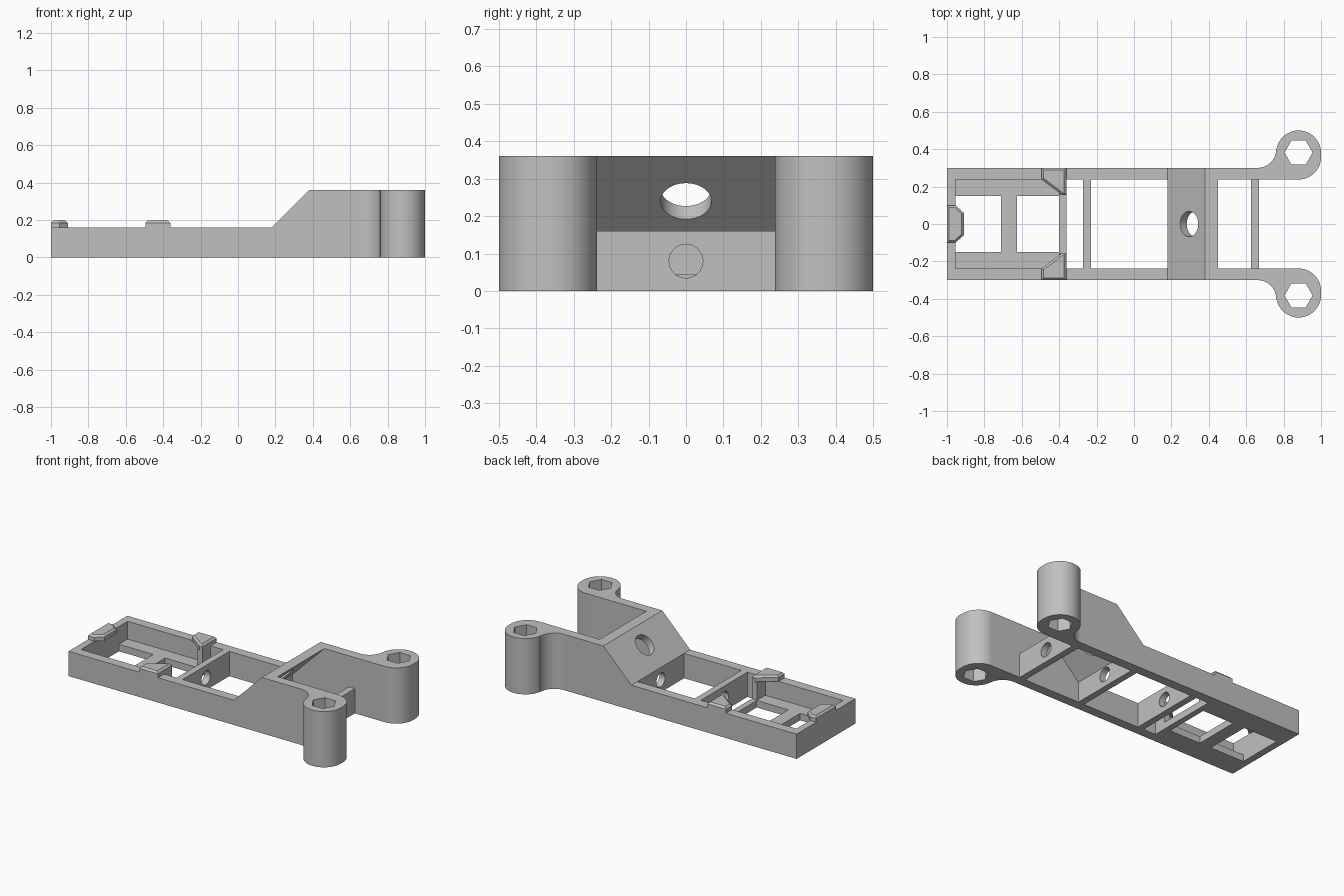
import bpy, bmesh
from math import sin, cos, pi, radians
from mathutils import Vector, Matrix

if "Cube" in bpy.data.objects:
    bpy.data.objects.remove(bpy.data.objects["Cube"])

grey = bpy.data.materials.new("plain grey")
grey.use_nodes = True
grey.diffuse_color = (0.53, 0.53, 0.53, 1)
grey.node_tree.nodes["Principled BSDF"].inputs["Base Color"].default_value = grey.diffuse_color

RAIL_IN, RAIL_OUT = 0.238, 0.30
LOW, HIGH, FLOOR = 0.16, 0.36, 0.045


def prism(name, points, lo, hi, axis="Z", bevel=0):
    """Extrude an outline: (x, y) along Z, or (x, z) along Y."""
    def place(p, h):
        return (p[0], p[1], h) if axis == "Z" else (p[0], h, p[1])
    bm = bmesh.new()
    base = bm.faces.new([bm.verts.new(place(p, lo)) for p in points])
    ext = bmesh.ops.extrude_face_region(bm, geom=[base])["geom"]
    moved = [g for g in ext if isinstance(g, bmesh.types.BMVert)]
    step = Vector(place((0, 0), hi - lo))
    bmesh.ops.translate(bm, verts=moved, vec=step)
    bmesh.ops.recalc_face_normals(bm, faces=bm.faces)
    if bevel:
        top = [e for e in bm.edges if all(v in moved for v in e.verts)]
        bmesh.ops.bevel(bm, geom=top, offset=bevel, segments=1, affect="EDGES")
    return finish(name, bm)


def finish(name, bm):
    me = bpy.data.meshes.new(name)
    bm.to_mesh(me)
    bm.free()
    me.materials.append(grey)
    ob = bpy.data.objects.new(name, me)
    bpy.context.collection.objects.link(ob)
    return ob


def box(name, x, y, z):
    return prism(name, [(x[0], y[0]), (x[1], y[0]), (x[1], y[1]), (x[0], y[1])], *z)


def drill(ob, centre, radius, direction, sides=48, turn=0):
    """Cut a round or many-sided hole right through a part."""
    bm = bmesh.new()
    rot = Vector((0, 0, 1)).rotation_difference(Vector(direction)).to_matrix().to_4x4()
    bmesh.ops.create_cone(bm, cap_ends=True, segments=sides, radius1=radius, radius2=radius, depth=1,
                          matrix=Matrix.Translation(centre) @ rot @ Matrix.Rotation(turn, 4, "Z"))
    cutter = finish("cutter", bm)
    cutter.hide_render = True
    mod = ob.modifiers.new("hole", "BOOLEAN")
    mod.operation, mod.solver, mod.object = "DIFFERENCE", "EXACT", cutter
    deps = bpy.context.evaluated_depsgraph_get()
    me = bpy.data.meshes.new_from_object(ob.evaluated_get(deps))
    ob.modifiers.clear()
    ob.data = me
    bpy.data.objects.remove(cutter)
    smooth(ob)


def smooth(ob):
    ob.data.shade_smooth()
    ob.data.set_sharp_from_angle(angle=radians(30))


def arc(cx, cy, r, start, end, n=24):
    angles = [radians(start + (end - start) * i / n) for i in range(n + 1)]
    return [(cx + r * cos(a), cy + r * sin(a)) for a in angles]


# Rails, screw bosses and corner clips on both sides
rail = [(-1, 0), (0.66, 0), (0.66, HIGH), (0.38, HIGH), (0.18, LOW), (-1, LOW)]
outline = ([(0.66, RAIL_IN)] + arc(0.88, RAIL_IN + 0.12, 0.12, -90, 0)
           + arc(0.88, 0.38, 0.12, 0, 170, 40) + arc(0.66, 0.40, 0.10, 0, -90))
clip = [(-0.495, RAIL_IN), (-0.385, 0.155), (-0.362, 0.155), (-0.362, RAIL_OUT), (-0.495, RAIL_OUT)]
for s, side in ((1, "back"), (-1, "front")):
    def span(a, b):
        return sorted((s * a, s * b))
    prism(side + "_rail", rail, *span(RAIL_IN, RAIL_OUT), axis="Y")
    boss = prism(side + "_boss", [(x, s * y) for x, y in outline], 0, HIGH)
    drill(boss, (0.88, s * 0.382, 0.18), 0.075, (0, 0, 1), sides=6, turn=pi / 2)
    box(side + "_ledge", (-0.955, -0.362), span(0.15, RAIL_IN), (0, FLOOR))
    box(side + "_clip_post", (-0.40, -0.362), span(0.155, RAIL_IN), (FLOOR, LOW))
    prism(side + "_corner_clip", [(x, s * y) for x, y in clip], LOW, 0.197, bevel=0.012)

# Tray end wall, its clip, and the low floor bars
across = (-RAIL_IN, RAIL_IN)
box("end_wall", (-1, -0.955), across, (0, LOW))
prism("end_clip", [(-1, -0.10), (-0.955, -0.10), (-0.91, -0.06), (-0.91, 0.06),
                   (-0.955, 0.10), (-1, 0.10)], LOW, 0.197, bevel=0.012)
box("floor_bar", (-0.71, -0.625), (-0.15, 0.15), (0, FLOOR))
box("floor_edge", (-0.40, -0.362), (-0.15, 0.15), (0, FLOOR))

# Tall crossbars with a round cable hole
for name, x in (("middle_crossbar", -0.272), ("end_crossbar", 0.625)):
    bar = box(name, (x, x + 0.043), across, (0, LOW))
    drill(bar, (x, 0, 0.08), 0.045, (1, 0, 0))

# Sloped bridge: upright wall and slanted plate, each with a hole
bridge = prism("sloped_bridge", [(0.18, 0), (0.222, 0), (0.222, 0.132), (0.45, HIGH), (0.38, HIGH),
                                 (0.18, LOW)], *across, axis="Y")
drill(bridge, (0.0, 0, 0.08), 0.045, (1, 0, 0))
drill(bridge, (0.295, 0, 0.275), 0.068, (-1, 0, 1))

for ob in bpy.context.collection.objects:
    if ob.type == "MESH" and ob.name.endswith("_boss"):
        smooth(ob)
